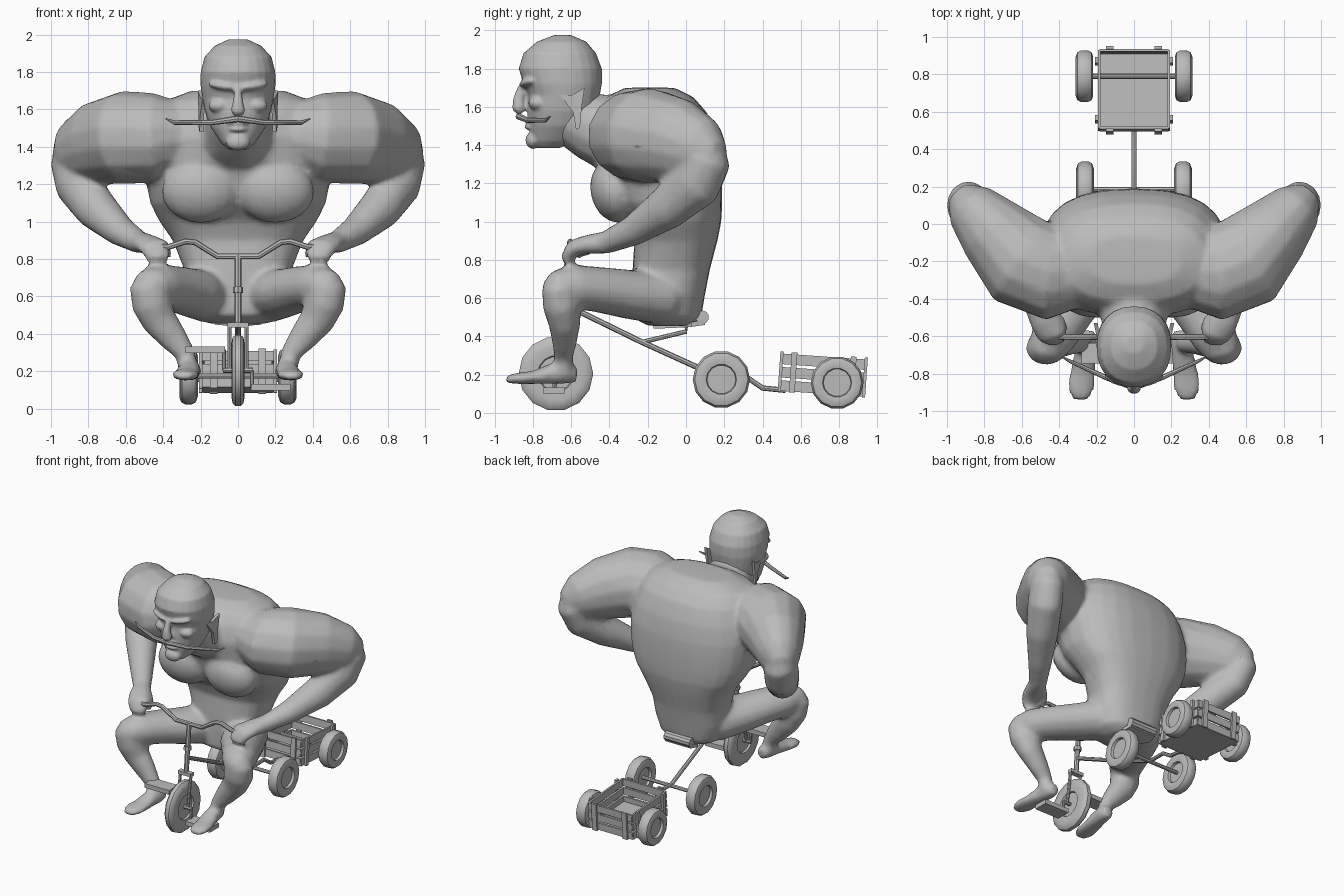
import bpy, bmesh, math
from mathutils import Vector, Matrix

grey = bpy.data.materials.new("clay_grey")
grey.diffuse_color = (0.5, 0.5, 0.5, 1)


def finish(name, bm, angle=35):
    bmesh.ops.recalc_face_normals(bm, faces=bm.faces)
    me = bpy.data.meshes.new(name)
    bm.to_mesh(me)
    bm.free()
    me.materials.append(grey)
    for p in me.polygons:
        p.use_smooth = True
    me.set_sharp_from_angle(angle=math.radians(angle))
    ob = bpy.data.objects.new(name, me)
    bpy.context.collection.objects.link(ob)
    return ob


def skin(bm, rings):
    vr = [[bm.verts.new(p) for p in r] for r in rings]
    n = len(vr[0])
    for a, b in zip(vr, vr[1:]):
        for i in range(n):
            bm.faces.new((a[i], a[(i + 1) % n], b[(i + 1) % n], b[i]))
    bm.faces.new(vr[0])
    bm.faces.new(vr[-1])


def tube(bm, pts, ref, n=14, mirror=1):
    """Loft ellipses (x, y, z, r_along_ref, r_across) along a path."""
    c = [Vector((p[0] * mirror, p[1], p[2])) for p in pts]
    rings = []
    for i, p in enumerate(pts):
        t = (c[min(i + 1, len(c) - 1)] - c[max(i - 1, 0)]).normalized()
        u = Vector(ref)
        u = (u - t * u.dot(t)).normalized()
        v = t.cross(u)
        rings.append([c[i] + u * p[3] * math.cos(a) + v * p[4] * math.sin(a)
                      for a in (2 * math.pi * k / n for k in range(n))])
    skin(bm, rings)


def stack(bm, rows, e=2.0, n=24):
    """Loft level superellipses (z, y_front, y_back, half_width)."""
    def sp(v):
        return math.copysign(abs(v) ** (2 / e), v)
    skin(bm, [[(rx * sp(math.cos(a)), (y0 + y1) / 2 + (y1 - y0) / 2 * sp(math.sin(a)), z)
               for a in (2 * math.pi * k / n for k in range(n))] for z, y0, y1, rx in rows])


def ball(bm, c, r, rot=(0, 0, 0)):
    m = Matrix.Translation(c) @ Matrix.Rotation(rot[2], 4, 'Z') @ Matrix.Rotation(rot[1], 4, 'Y') \
        @ Matrix.Rotation(rot[0], 4, 'X') @ Matrix.Diagonal((*r, 1))
    bmesh.ops.create_uvsphere(bm, u_segments=16, v_segments=10, radius=1, matrix=m)


def box(bm, lo, hi):
    c = [(a + b) / 2 for a, b in zip(lo, hi)]
    s = [b - a for a, b in zip(lo, hi)]
    bmesh.ops.create_cube(bm, size=1, matrix=Matrix.Translation(c) @ Matrix.Diagonal((*s, 1)))


def rod(bm, pts, r, ref=(1, 0, 0), n=8):
    tube(bm, [(*p, r, r) for p in pts], ref, n)


def fuse(ob, voxel, smooth, ratio):
    m = ob.modifiers.new("fuse", 'REMESH')
    m.mode, m.voxel_size, m.use_smooth_shade = 'VOXEL', voxel, True
    m = ob.modifiers.new("soften", 'SMOOTH')
    m.iterations, m.factor = smooth, 0.5
    m = ob.modifiers.new("simplify", 'DECIMATE')
    m.ratio = ratio


# Body: torso, neck, arms and legs fused into one skin
bm = bmesh.new()
stack(bm, [(.455, -.2, .03, .16), (.5, -.28, .08, .24), (.62, -.28, .1, .28), (.75, -.28, .125, .29),
           (.9, -.27, .165, .35), (1.0, -.31, .185, .42), (1.1, -.4, .19, .47), (1.2, -.44, .19, .49),
           (1.32, -.48, .185, .5), (1.45, -.5, .16, .48), (1.57, -.47, .11, .44),
           (1.65, -.42, .04, .38), (1.7, -.32, -.06, .25)], e=2.5)
tube(bm, [(0, -.2, 1.42, .3, .25), (0, -.38, 1.46, .24, .21), (0, -.5, 1.5, .18, .18),
          (0, -.62, 1.56, .155, .15)], (1, 0, 0))
for s in (1, -1):
    # chest muscle
    ball(bm, (s * .2, -.37, 1.16), (.21, .13, .17), (.25, 0, 0))
    # upper arm with shoulder
    tube(bm, [(.28, -.24, 1.47, .17, .2), (.44, -.26, 1.45, .24, .26), (.6, -.2, 1.45, .25, .26),
              (.75, -.04, 1.42, .225, .2), (.87, .09, 1.37, .17, .145),
              (.935, .165, 1.34, .08, .075)], (0, 0, 1), mirror=s)
    # forearm, wrist and curled hand
    tube(bm, [(.9, .13, 1.43, .06, .06), (.89, .11, 1.33, .115, .13), (.86, .05, 1.2, .12, .14),
              (.76, -.1, 1.07, .115, .115), (.63, -.28, .95, .085, .08), (.53, -.42, .89, .065, .06),
              (.48, -.52, .88, .08, .05), (.44, -.59, .86, .085, .045), (.43, -.62, .81, .07, .035),
              (.43, -.605, .77, .04, .02)], (1, 0, 0), mirror=s)
    # thumb
    tube(bm, [(.45, -.46, .88, .03, .03), (.39, -.52, .85, .028, .028),
              (.37, -.57, .82, .02, .02)], (1, 0, 0), mirror=s)
    # thigh
    tube(bm, [(.1, -.02, .59, .1, .1), (.16, -.13, .6, .16, .14), (.25, -.3, .62, .16, .13),
              (.35, -.46, .645, .14, .12), (.43, -.6, .66, .125, .115), (.47, -.68, .655, .1, .09),
              (.49, -.73, .64, .05, .045)], (1, 0, 0), mirror=s)
    # shin and calf
    tube(bm, [(.47, -.66, .73, .06, .05), (.475, -.665, .65, .105, .09), (.46, -.65, .56, .11, .1),
              (.42, -.635, .47, .095, .085), (.34, -.635, .37, .075, .065), (.28, -.64, .29, .055, .05),
              (.265, -.64, .2, .055, .05)], (1, 0, 0), mirror=s)
    # foot
    tube(bm, [(.245, -.57, .2, .04, .04), (.25, -.62, .205, .055, .055), (.26, -.7, .205, .06, .055),
              (.275, -.8, .185, .07, .035), (.285, -.88, .18, .075, .03),
              (.29, -.94, .175, .045, .02)], (1, 0, 0), mirror=s)
fuse(finish("body", bm), .018, 5, .35)

# Head: skull with brow, nose, cheeks and jaw
bm = bmesh.new()
stack(bm, [(1.385, -.78, -.66, .05), (1.42, -.81, -.57, .09), (1.5, -.82, -.5, .145),
           (1.58, -.83, -.46, .175), (1.66, -.825, -.45, .19), (1.72, -.85, -.44, .2),
           (1.8, -.875, -.44, .2), (1.88, -.85, -.47, .18), (1.94, -.78, -.52, .125),
           (1.975, -.69, -.6, .05)], e=2.2)
ball(bm, (0, -.8, 1.425), (.065, .04, .045))
for z, w in ((1.53, .06), (1.495, .05)):
    ball(bm, (0, -.815, z), (w, .03, .016))
tube(bm, [(0, -.83, 1.75, .018, .02), (0, -.86, 1.69, .02, .025), (0, -.875, 1.64, .028, .03),
          (0, -.875, 1.595, .04, .036), (0, -.855, 1.57, .025, .025)], (1, 0, 0))
for s in (1, -1):
    ball(bm, (s * .08, -.83, 1.725), (.085, .035, .022), (0, s * -.15, s * .3))
    ball(bm, (s * .1, -.775, 1.62), (.06, .05, .04))
fuse(finish("head", bm), .01, 3, .5)

# Ears: pointed slabs with a long hanging lobe
bm = bmesh.new()
for s in (1, -1):
    outline = [(-.66, 1.665), (-.6, 1.66), (-.53, 1.7), (-.545, 1.6), (-.555, 1.49), (-.575, 1.48),
               (-.59, 1.57)]
    skin(bm, [[(s * (x + .015 * (y + .6) / .07), y, z) for y, z in outline] for x in (.18, .2)])
finish("ears", bm)

# Moustache: long thin bar curving back to the tips
bm = bmesh.new()
tube(bm, [(-.385, -.71, 1.55, .004, .004), (-.34, -.735, 1.53, .012, .01), (-.14, -.825, 1.53, .014, .014),
          (0, -.875, 1.55, .018, .016), (.14, -.825, 1.53, .014, .014), (.34, -.735, 1.53, .012, .01),
          (.385, -.71, 1.55, .004, .004)], (0, 0, 1), 8)
finish("moustache", bm)


# Wheels: turned profile about the x axis
def wheel(name, x, y, z, r, w, hub, n=14):
    prof = [(.01, .45), (hub, .45), (hub * 1.06, .85), ((hub + r) / 2, 1), (r * .93, .8), (r, .4)]
    prof += [(a, -b) for a, b in reversed(prof)]
    bm = bmesh.new()
    skin(bm, [[(x + b * w, y + a * math.cos(t), z + a * math.sin(t))
               for t in (2 * math.pi * k / n for k in range(n))] for a, b in prof])
    finish(name, bm, 40)


wheel("front_wheel", 0, -.68, .205, .195, .036, .09)
for s, side in ((1, "right"), (-1, "left")):
    wheel("rear_wheel_" + side, s * .262, .185, .175, .15, .047, .075)
    wheel("cart_wheel_" + side, s * .265, .79, .158, .138, .047, .072)

# Handlebar, steering stem, collar and fork
bm = bmesh.new()
rod(bm, [(-.5, -.6, .865), (-.37, -.605, .865), (-.28, -.605, .895), (-.23, -.605, .89), (-.11, -.6, .815),
         (.11, -.6, .815), (.23, -.605, .89), (.28, -.605, .895), (.37, -.605, .865), (.5, -.6, .865)],
    .016, (0, 0, 1))
rod(bm, [(0, -.6, .82), (0, -.62, .62), (0, -.635, .45)], .018)
rod(bm, [(0, -.617, .65), (0, -.62, .62)], .028)
box(bm, (-.055, -.66, .435), (.055, -.62, .46))
for s in (1, -1):
    rod(bm, [(s * .045, -.64, .45), (s * .045, -.68, .2)], .011)
finish("handlebar_and_fork", bm)

# Cranks and pedals
bm = bmesh.new()
rod(bm, [(-.08, -.68, .205), (.08, -.68, .205)], .014, (0, 0, 1))
for s, z in ((1, .115), (-1, .315)):
    rod(bm, [(s * .075, -.68, .205), (s * .075, -.69, z)], .011)
    x0, x1 = sorted((s * .07, s * .28))
    box(bm, (x0, -.745, z - .017), (x1, -.635, z + .017))
finish("pedals", bm)

# Frame bars, rear axle and tow hitch
bm = bmesh.new()
rod(bm, [(0, -.62, .56), (0, -.23, .37), (0, .1, .22), (0, .185, .18)], .015)
rod(bm, [(0, -.23, .37), (0, 0, .425), (0, 0, .46)], .012)
rod(bm, [(-.26, .185, .175), (.26, .185, .175)], .014, (0, 0, 1))
rod(bm, [(0, .185, .185), (0, .32, .185), (0, .4, .13), (0, .52, .118)], .014)
finish("frame", bm)

# Seat with low back lip
bm = bmesh.new()
skin(bm, [[(w * x, y, z) for x, z in ((-1, z0), (1, z0), (1, z0 + .025), (-1, z0 + .025))]
          for y, w, z0 in ((-.17, .04, .44), (-.05, .07, .445), (.03, .125, .45), (.1, .11, .46))])
rod(bm, [(-.11, .085, .5), (.11, .085, .5)], .035, (0, 0, 1), 10)
finish("seat", bm)

# Cart: slatted open box on an axle
bm = bmesh.new()
box(bm, (-.18, .515, .1), (.18, .915, .115))
for z in (.1, .17, .24):
    for s in (1, -1):
        box(bm, (s * .185 - .007, .505, z), (s * .185 + .007, .925, z + .055))
        y = .715 + s * .208
        box(bm, (-.185, y - .007, z), (.185, y + .007, z + .055))
for s in (1, -1):
    for y in (.56, .87):
        box(bm, (s * .2 - .009, y - .015, .095), (s * .2 + .009, y + .015, .305))
    for x in (-.13, .13):
        y = .715 + s * .221
        box(bm, (x - .02, y - .008, .095), (x + .02, y + .008, .305))
pivot = Vector((0, .715, .2))
bmesh.ops.rotate(bm, verts=bm.verts, cent=pivot, matrix=Matrix.Rotation(math.radians(-4), 3, 'X'))
rod(bm, [(-.26, .79, .158), (.26, .79, .158)], .014, (0, 0, 1))
finish("cart", bm)
